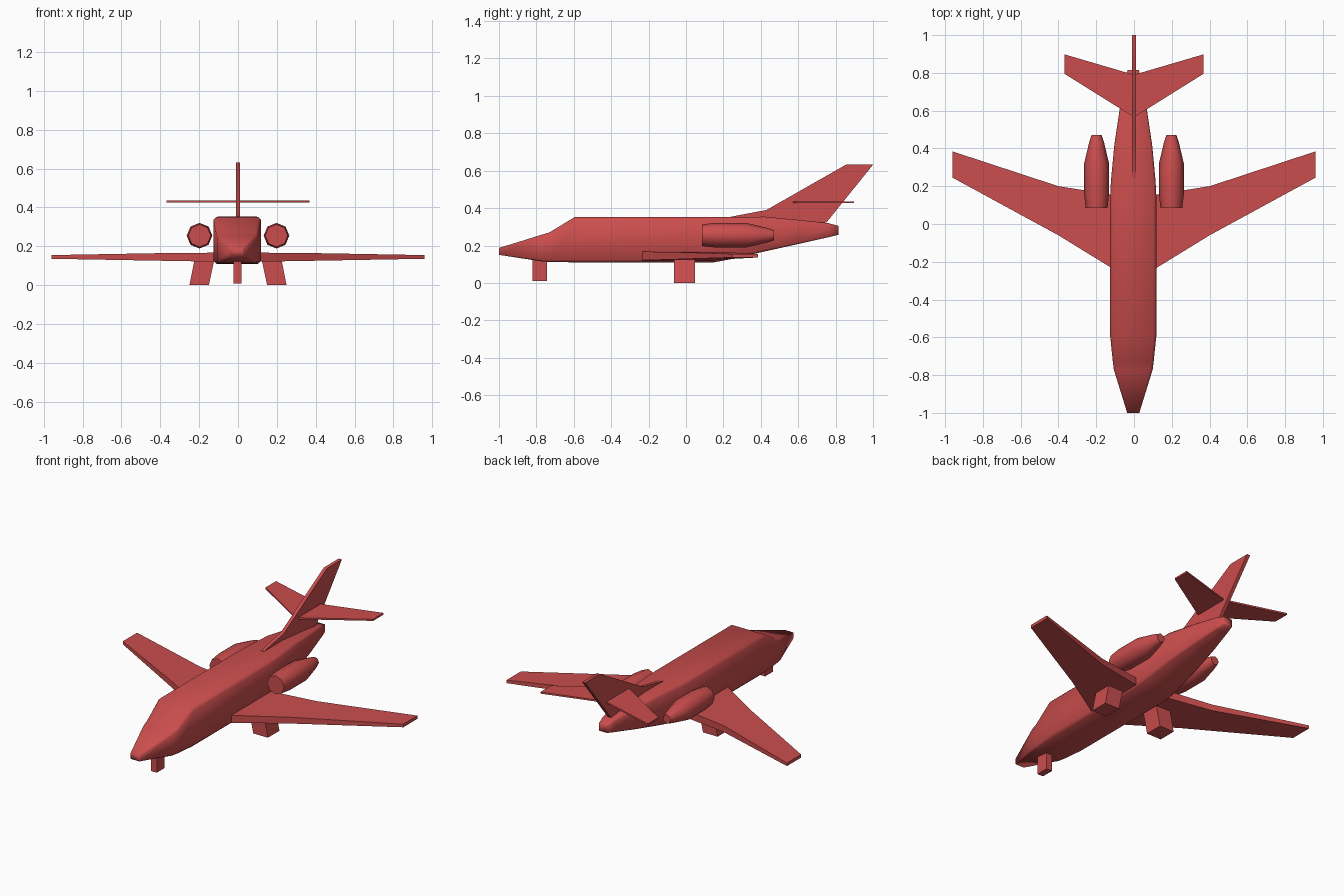
import bpy, bmesh, math

if "Cube" in bpy.data.objects:
    bpy.data.objects.remove(bpy.data.objects["Cube"])

red = bpy.data.materials.new("red_paint")
red.diffuse_color = (0.6, 0.075, 0.075, 1)
red.use_nodes = True
red.node_tree.nodes["Principled BSDF"].inputs["Base Color"].default_value = red.diffuse_color


def loft(name, rings, angle):
    """Skin a list of equal-length point rings and cap both ends."""
    bm = bmesh.new()
    loops = [[bm.verts.new(p) for p in ring] for ring in rings]
    n = len(loops[0])
    for a, b in zip(loops, loops[1:]):
        for i in range(n):
            j = (i + 1) % n
            bm.faces.new((a[i], a[j], b[j], b[i]))
    bm.faces.new(loops[0])
    bm.faces.new(loops[-1])
    bmesh.ops.recalc_face_normals(bm, faces=bm.faces)
    me = bpy.data.meshes.new(name)
    bm.to_mesh(me)
    bm.free()
    ob = bpy.data.objects.new(name, me)
    bpy.context.collection.objects.link(ob)
    me.materials.append(red)
    bpy.ops.object.select_all(action='DESELECT')
    ob.select_set(True)
    bpy.context.view_layer.objects.active = ob
    bpy.ops.object.shade_smooth_by_angle(angle=math.radians(angle))
    return ob


def mirrored(ob):
    ob.modifiers.new("mirror", 'MIRROR').use_mirror_merge = False
    return ob


def body_ring(y, hw, z0, z1):
    """Square section with small chamfered corners."""
    zc, hz, k = (z0 + z1) / 2, (z1 - z0) / 2, 0.88
    pts = [(1, k), (k, 1), (-k, 1), (-1, k), (-1, -k), (-k, -1), (k, -1), (1, -k)]
    return [(-0.004 + hw * u, y, zc + hz * v) for u, v in pts]


def wing_ring(x, y0, y1, z0, z1):
    return [(x, y0, z0), (x, y1, z0), (x, y1, z1), (x, y0, z1)]


def box_ring(x0, x1, y0, y1, z):
    return [(x0, y0, z), (x1, y0, z), (x1, y1, z), (x0, y1, z)]


# Fuselage: y, half width, bottom, top
loft("fuselage", [body_ring(*s) for s in [
    (-1.0, 0.032, 0.15, 0.187),
    (-0.77, 0.103, 0.115, 0.258),
    (-0.73, 0.108, 0.112, 0.27),
    (-0.595, 0.122, 0.11, 0.352),
    (0.15, 0.122, 0.11, 0.352),
    (0.23, 0.118, 0.125, 0.352),
    (0.42, 0.1, 0.168, 0.354),
    (0.6, 0.073, 0.208, 0.337),
    (0.76, 0.042, 0.244, 0.32),
    (0.815, 0.03, 0.257, 0.305)]], 80)

# Swept wings with a kink at mid-span
mirrored(loft("wings", [wing_ring(*s) for s in [
    (0.05, -0.275, 0.145, 0.12, 0.168),
    (0.4, -0.06, 0.2, 0.126, 0.165),
    (0.96, 0.245, 0.384, 0.136, 0.155)]], 30))

# Tailplane
mirrored(loft("tailplane", [wing_ring(*s) for s in [
    (0.0, 0.565, 0.79, 0.426, 0.436),
    (0.368, 0.795, 0.898, 0.426, 0.436)]], 30))

# Tail fin from its side profile
fin = [(0.24, 0.345), (0.24, 0.354), (0.43, 0.39), (0.855, 0.632), (1.0, 0.632),
       (0.75, 0.322), (0.6, 0.32)]
loft("tail_fin", [[(x, y, z) for y, z in fin] for x in (-0.011, 0.011)], 30)

# Eight-sided engine nacelles
mirrored(loft("engines", [
    [(0.198 + r * math.cos(i * math.pi / 4), y, 0.255 + r * math.sin(i * math.pi / 4))
     for i in range(8)]
    for y, r in [(0.085, 0.058), (0.16, 0.066), (0.32, 0.066), (0.43, 0.04), (0.47, 0.027)]], 60))

# Landing gear
loft("nose_gear", [box_ring(-0.022, 0.018, -0.82, -0.742, z) for z in (0.01, 0.15)], 30)
mirrored(loft("main_gear", [
    box_ring(0.15, 0.25, -0.065, 0.048, 0.0),
    box_ring(0.12, 0.222, -0.065, 0.048, 0.14)], 30))
